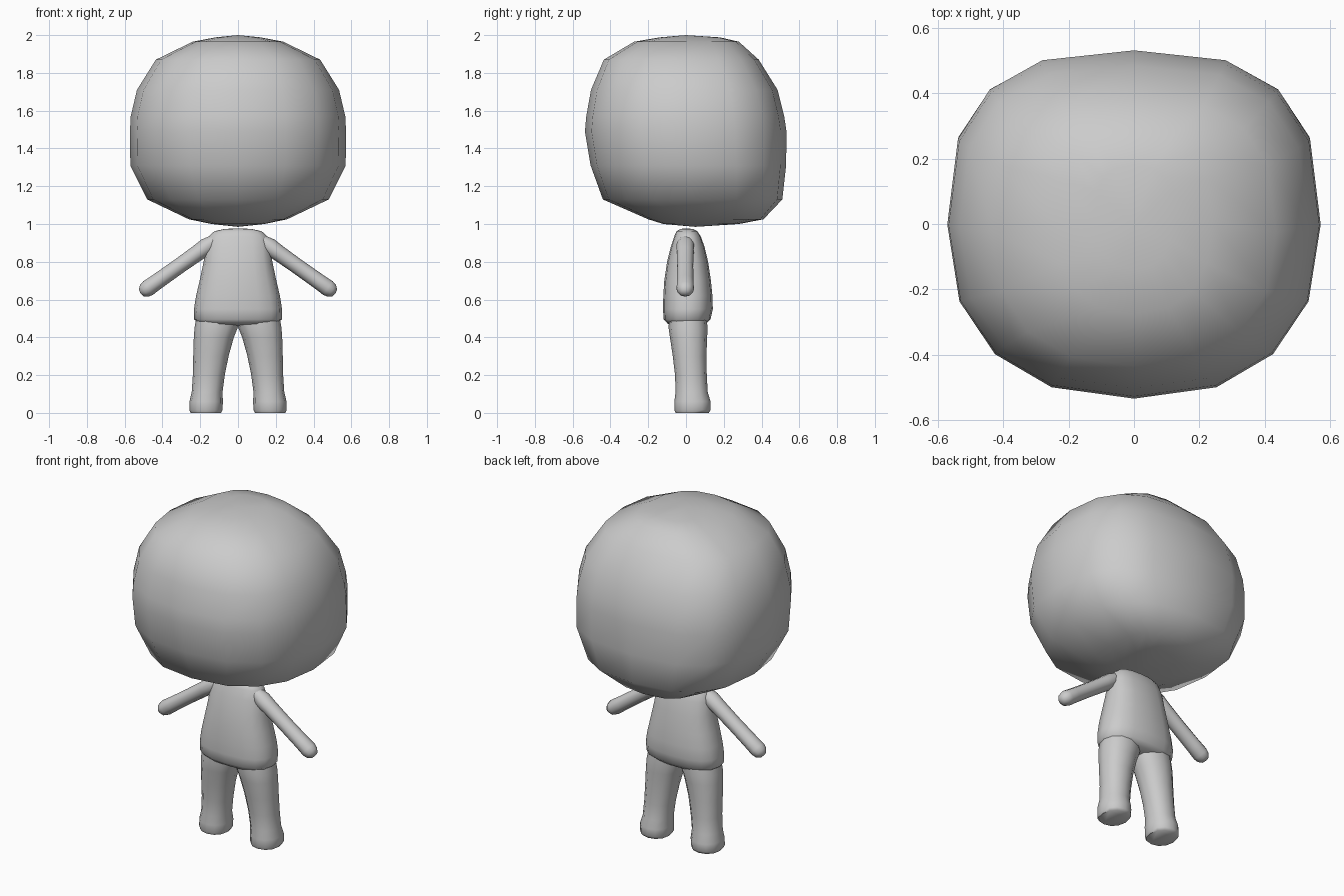
import bpy, bmesh, math
from mathutils import Vector

if "Cube" in bpy.data.objects:
    bpy.data.objects.remove(bpy.data.objects["Cube"])

grey = bpy.data.materials.new("plain grey")
grey.diffuse_color = (0.6, 0.6, 0.6, 1)
grey.use_nodes = True
grey.node_tree.nodes["Principled BSDF"].inputs["Base Color"].default_value = grey.diffuse_color


def power(v, n):
    return math.copysign(abs(v) ** (2 / n), v)


def loft(name, rings, sides, n_front=2.0, n_back=2.0, bottom=None, top=None, angle=60):
    """Skin rings (z, x_min, x_max, y_front, y_back); optional end points close the caps."""
    bm = bmesh.new()
    loops = []
    for z, x0, x1, y0, y1 in rings:
        loop = []
        for i in range(sides):
            a = 2 * math.pi * i / sides
            s, c = math.sin(a), math.cos(a)
            n = n_back if s > 0 else n_front
            mid = (y0 + y1) / 2
            loop.append(bm.verts.new(((x0 + x1) / 2 + (x1 - x0) / 2 * power(c, n),
                                      mid + (y1 - y0) / 2 * power(s, n), z)))
        loops.append(loop)
    for a, b in zip(loops, loops[1:]):
        for i in range(sides):
            j = (i + 1) % sides
            bm.faces.new((a[i], a[j], b[j], b[i]))
    for loop, tip in ((loops[0], bottom), (loops[-1], top)):
        if tip is None:
            bm.faces.new(loop)
        else:
            p = bm.verts.new(tip)
            for i in range(sides):
                bm.faces.new((loop[i], loop[(i + 1) % sides], p))
    return finish(name, bm, angle)


def finish(name, bm, angle=60):
    bmesh.ops.recalc_face_normals(bm, faces=bm.faces)
    mesh = bpy.data.meshes.new(name)
    bm.to_mesh(mesh)
    bm.free()
    mesh.materials.append(grey)
    ob = bpy.data.objects.new(name, mesh)
    bpy.context.collection.objects.link(ob)
    bpy.ops.object.select_all(action='DESELECT')
    ob.select_set(True)
    bpy.context.view_layer.objects.active = ob
    bpy.ops.object.shade_smooth_by_angle(angle=math.radians(angle))
    return ob


# Big rounded head, undercut at the chin: z, half width, front, back
head = [(1.0, .14, -.12, .28), (1.025, .26, -.20, .41), (1.13, .48, -.44, .51),
        (1.31, .57, -.505, .53), (1.49, .572, -.535, .532), (1.57, .568, -.528, .52),
        (1.71, .535, -.503, .485), (1.87, .435, -.435, .385), (1.965, .24, -.275, .28),
        (1.988, .12, -.14, .18)]
loft("head", [(z, -w, w, f, b) for z, w, f, b in head], 16, 2.35, 2.7,
     bottom=(0, .05, .985), top=(0, 0, 2.0))

# Torso with a slight hem over the legs
torso = [(.47, .20, -.095, .105), (.495, .232, -.118, .13), (.55, .233, -.122, .142),
         (.62, .222, -.12, .14), (.70, .203, -.115, .132), (.80, .182, -.10, .117),
         (.88, .172, -.08, .098), (.935, .155, -.062, .078), (.962, .125, -.05, .06),
         (.974, .07, -.03, .035)]
loft("torso", [(z, -w, w, f, b) for z, w, f, b in torso], 16, 2.5, 2.5,
     bottom=(0, .01, .46), top=(0, 0, .977))

# Leg widening into a foot with a flat sole: z, inner, outer, front, back
leg = [(0, .09, .25, -.055, .12), (.015, .082, .258, -.062, .13), (.06, .08, .257, -.062, .13),
       (.11, .082, .245, -.055, .115), (.20, .07, .239, -.058, .11), (.30, .05, .237, -.07, .108),
       (.40, .022, .234, -.085, .112), (.45, .002, .23, -.092, .114), (.50, -.01, .222, -.09, .11)]
# Arm: distance along its axis and radius, ending in a rounded hand
arm = [(-.03, .035), (.02, .046), (.08, .043), (.20, .041), (.34, .042), (.40, .044),
       (.425, .038), (.444, .022)]
shoulder = Vector((.15, -.004, .892))
axis = Vector((.37, 0, -.262)).normalized()
up = Vector((-axis.z, 0, axis.x))

for side, m in (("right", 1), ("left", -1)):
    loft(side + "_leg", [(z, min(m * a, m * b), max(m * a, m * b), f, k)
                         for z, a, b, f, k in leg], 12, 2.2, 2.2)
    ob = loft(side + "_arm", [(t, -r, r, -r * 1.08, r * 1.08) for t, r in arm], 10,
              bottom=(0, 0, -.04), top=(0, 0, .449))
    for v in ob.data.vertices:
        p = shoulder + axis * v.co.z + up * v.co.x + Vector((0, v.co.y, 0))
        v.co = (p.x * m, p.y, p.z)
    if m == 1:
        ob.data.flip_normals()
    ob.data.update()
